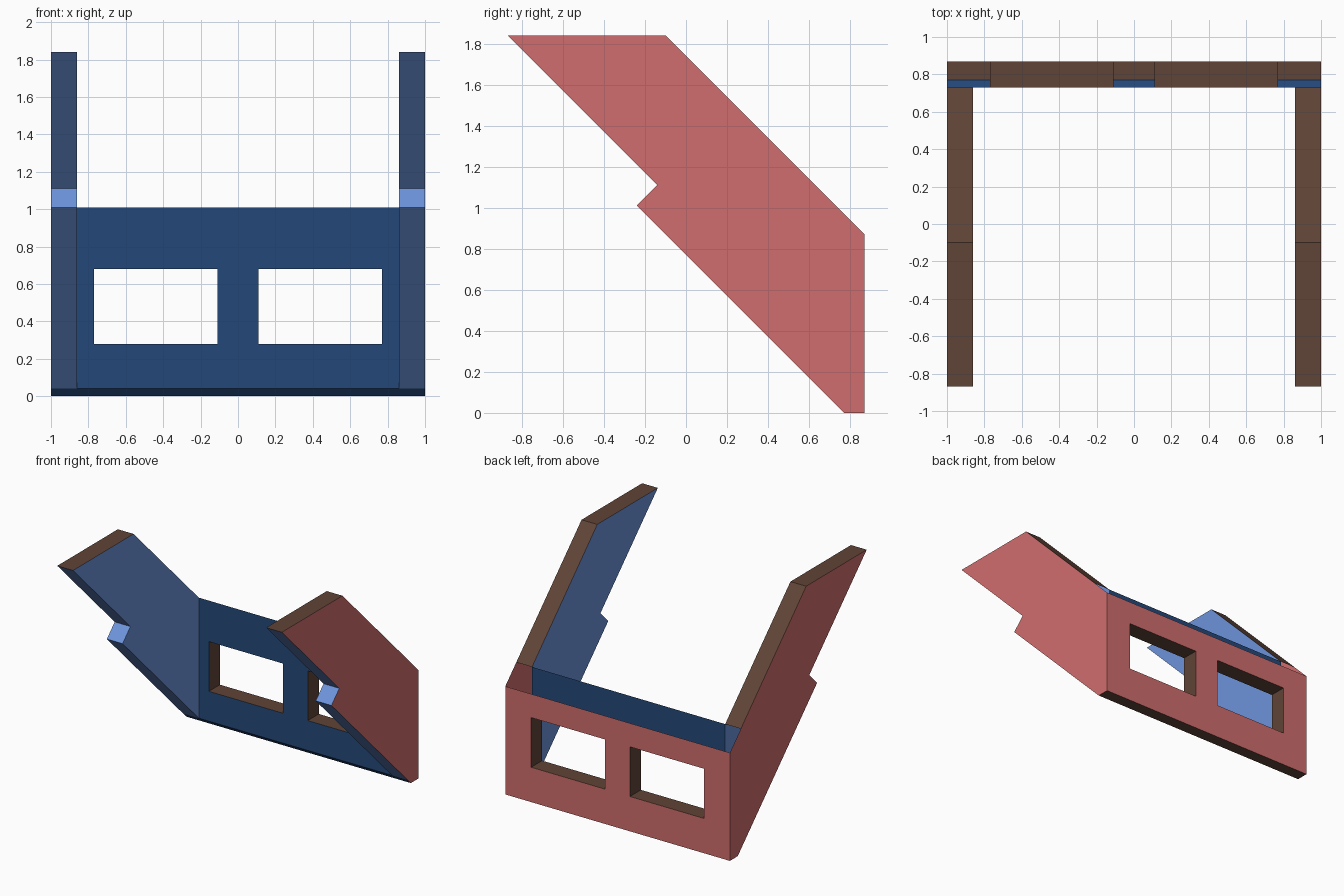
import bpy, bmesh
from mathutils import Vector

if "Cube" in bpy.data.objects:
    bpy.data.objects.remove(bpy.data.objects["Cube"])


def lin(c):
    c /= 255
    return c / 12.92 if c < 0.04045 else ((c + 0.055) / 1.055) ** 2.4


MATS = []
for name, rgb in (("red", (208, 109, 109)), ("light blue", (109, 148, 220)),
                  ("dark blue", (36, 72, 121)), ("brown", (96, 68, 55))):
    m = bpy.data.materials.new(name)
    m.diffuse_color = (*[lin(c) for c in rgb], 1)
    m.use_nodes = True
    m.node_tree.nodes["Principled BSDF"].inputs["Base Color"].default_value = m.diffuse_color
    MATS.append(m)
RED, LIGHT, DARK, BROWN = range(4)


def add_face(bm, pts, mat, facing):
    """Flat face wound so its normal points along 'facing'."""
    f = bm.faces.new([bm.verts.new(p) for p in pts])
    f.normal_update()
    if f.normal.dot(Vector(facing)) < 0:
        f.normal_flip()
    f.material_index = mat


def finish(bm, name):
    bmesh.ops.remove_doubles(bm, verts=bm.verts, dist=0.0005)
    me = bpy.data.meshes.new(name)
    bm.to_mesh(me)
    bm.free()
    for m in MATS:
        me.materials.append(m)
    ob = bpy.data.objects.new(name, me)
    bpy.context.collection.objects.link(ob)


OUT, INN = 1.0, 0.86      # side panel outer and inner x
YB, YF = 0.87, 0.73       # back wall outer and inner y

# shared front/top outline of a side panel (y, z), from wall foot to wall top
EDGE = [(YF, 0.04), (-0.24, 1.01), (-0.14, 1.11), (-0.87, 1.84),
        (-0.10, 1.84), (YF, 1.01)]
EDGE_LOOK = [(LIGHT, (0, -1, -1)), (LIGHT, (0, -1, 1)), (LIGHT, (0, -1, -1)),
             (BROWN, (0, 0, 1)), (BROWN, (0, 1, 1))]

# side panels: red outside, blue inside, hollow where they meet the back wall
for s, name in ((-1, "left_side_panel"), (1, "right_side_panel")):
    bm = bmesh.new()
    outer = EDGE + [(YB, 0.87), (YB, 0), (0.77, 0)]
    add_face(bm, [(s * OUT, y, z) for y, z in outer], RED, (s, 0, 0))
    add_face(bm, [(s * INN, y, z) for y, z in EDGE], LIGHT, (-s, 0, 0))
    for a, b, (mat, facing) in zip(EDGE, EDGE[1:], EDGE_LOOK):
        add_face(bm, [(s * OUT, *a), (s * INN, *a), (s * INN, *b), (s * OUT, *b)],
                 mat, facing)
    finish(bm, name)

# back wall: two sheets with window openings, open along the top
WX = [-0.77, -0.11, 0.11, 0.77]
WZ = [0.28, 0.68]
bm = bmesh.new()
for y, w, z0, z1, mat, ny in ((YB, OUT, 0, 0.87, RED, 1),
                              (YF, INN, 0.04, 1.01, DARK, -1)):
    xs, zs = [-w, *WX, w], [z0, *WZ, z1]
    for i in range(5):
        for j in range(3):
            if j == 1 and i in (1, 3):
                continue
            xa, xb, za, zb = xs[i], xs[i + 1], zs[j], zs[j + 1]
            add_face(bm, [(xa, y, za), (xb, y, za), (xb, y, zb), (xa, y, zb)],
                     mat, (0, ny, 0))

# window reveals
for xa, xb in ((WX[0], WX[1]), (WX[2], WX[3])):
    for x, n in ((xa, 1), (xb, -1)):
        add_face(bm, [(x, YF, WZ[0]), (x, YB, WZ[0]), (x, YB, WZ[1]), (x, YF, WZ[1])],
                 BROWN, (n, 0, 0))
    for z, n in ((WZ[0], 1), (WZ[1], -1)):
        add_face(bm, [(xa, YF, z), (xb, YF, z), (xb, YB, z), (xa, YB, z)],
                 BROWN, (0, 0, n))

# bevelled foot and underside
add_face(bm, [(-OUT, YF, 0.04), (OUT, YF, 0.04), (OUT, 0.77, 0), (-OUT, 0.77, 0)],
         DARK, (0, -1, -1))
add_face(bm, [(-OUT, 0.77, 0), (OUT, 0.77, 0), (OUT, YB, 0), (-OUT, YB, 0)],
         BROWN, (0, 0, -1))
finish(bm, "back_wall")
